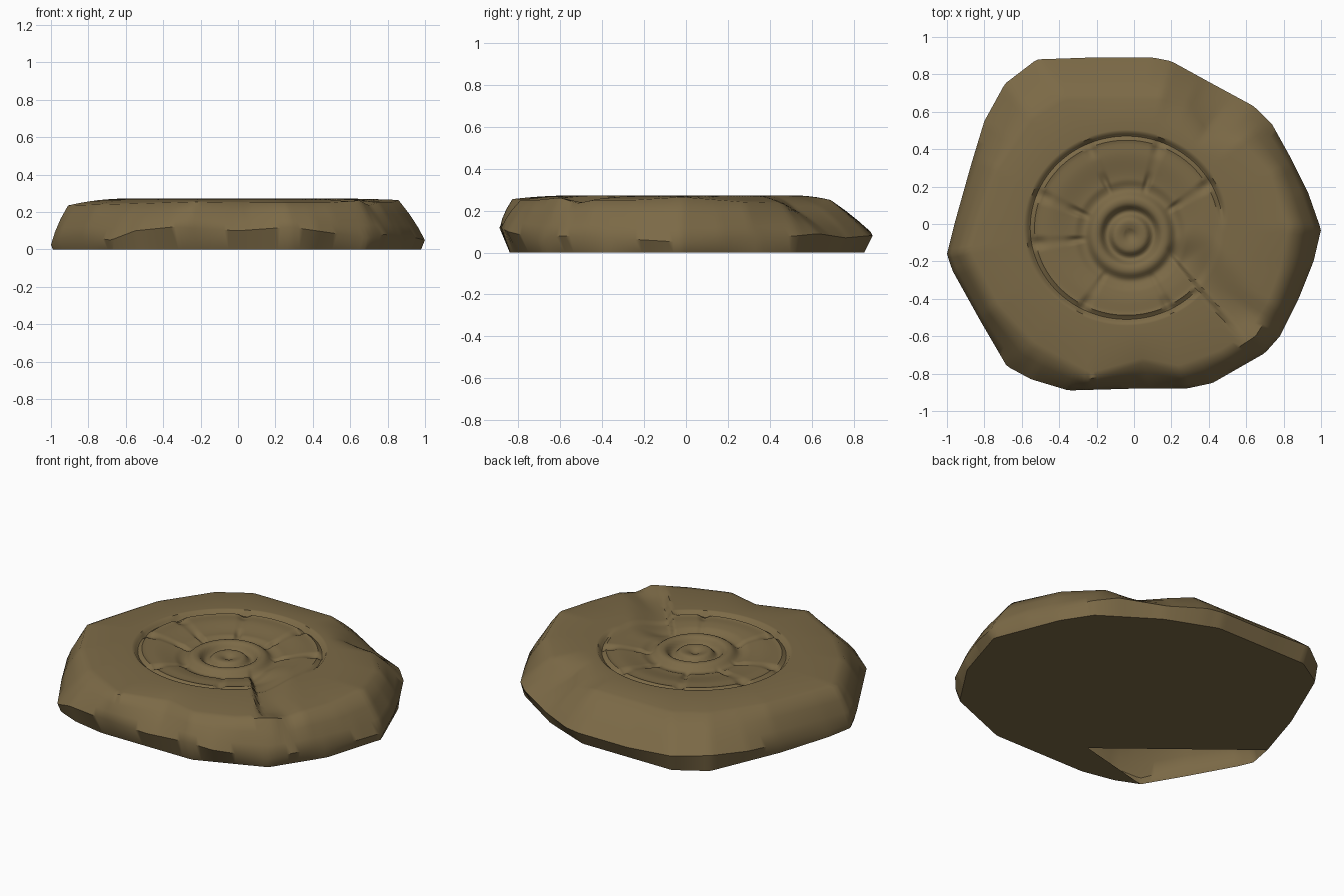
import bpy, bmesh, math
from mathutils import Vector

if "Cube" in bpy.data.objects:
    bpy.data.objects.remove(bpy.data.objects["Cube"])

CX, CY = -0.04, -0.02      # centre of the carved spiral
SX, SY = 1.03, 0.98        # the spiral is slightly oval
SEG = 240
TOP = .272

# Rough stone contours, counter-clockwise: underside, widest line, upper shoulder
BASE = [(.98, -.03, 0), (.83, .35, 0), (.72, .52, 0), (.4, .73, 0), (.1, .85, 0),
        (-.5, .85, 0), (-.68, .74, 0), (-.86, .32, 0), (-.96, 0, 0), (-.99, -.16, 0),
        (-.95, -.25, 0), (-.8, -.52, 0), (-.67, -.74, 0), (-.53, -.8, 0), (-.33, -.84, 0),
        (.28, -.84, 0), (.68, -.68, 0), (.87, -.39, 0)]
WIDE = [(1, -.03, .05), (.93, .17, .07), (.84, .35, .07), (.74, .53, .08), (.64, .63, .09),
        (.4, .76, .07), (.2, .87, .08), (.1, .89, .08), (-.23, .89, .08), (-.52, .88, .1),
        (-.69, .75, .1), (-.8, .55, .08), (-.87, .32, .06), (-.96, 0, .04), (-1, -.16, .025),
        (-.97, -.25, .06), (-.82, -.52, .07), (-.68, -.76, .05), (-.55, -.83, .1),
        (-.35, -.89, .12), (0, -.88, .1), (.28, -.88, .12), (.42, -.85, .1),
        (.7, -.69, .06), (.78, -.6, .08), (.88, -.4, .07), (.96, -.2, .06)]
SHOULDER = [(.86, -.02, .265), (.76, .28, .24), (.59, .46, .235), (.4, .52, .205), (.29, .66, .205),
            (.15, .69, .25), (-.38, .69, .25), (-.56, .58, .25), (-.75, .3, .25), (-.86, 0, .24),
            (-.91, -.15, .235), (-.75, -.45, .24), (-.55, -.66, .245), (-.24, -.83, .255),
            (.05, -.74, .25), (.25, -.79, .25), (.48, -.71, .25), (.65, -.6, .262),
            (.7, -.52, .235), (.75, -.44, .25), (.82, -.25, .25)]


def contour(points, a):
    """Point where a ray from the centre at angle a crosses a contour."""
    dx, dy = math.cos(a), math.sin(a)
    for p, q in zip(points, points[1:] + points[:1]):
        px, py, qx, qy = p[0] - CX, p[1] - CY, q[0] - CX, q[1] - CY
        cp, cq = dx * py - dy * px, dx * qy - dy * qx
        if cp <= 0 < cq and px * dx + py * dy + qx * dx + qy * dy > 0:
            return Vector(p).lerp(Vector(q), -cp / (cq - cp))
    return Vector(points[0])


def bump(x, width):
    """Smooth hump, 1 at x = 0 and 0 beyond the width."""
    t = min(1, abs(x) / width)
    return (1 - t * t) ** 2


def smooth(x, a, b):
    t = max(0, min(1, (x - a) / (b - a)))
    return t * t * (3 - 2 * t)


RIBS = [math.radians(d) for d in (33, 72, 115, 156, 185, 237, 298)]


def relief(x, y):
    """Carved depth of the coiled shell."""
    h = 0.0
    ring = math.hypot((x - CX) / SX, (y - CY) / SY)   # outer whorl
    hub = math.hypot(x + .02, y + .06)                # inner whorls
    # shell mouth: narrow step along one side of a diagonal lip
    d = (x - .2) * .764 + (y + .17) * .645
    s = (x - .2) * .645 - (y + .17) * .764
    along = smooth(s, -.06, .08) * (1 - smooth(s, .5, .68))
    mouth = smooth(d, -.012, .018) * (1 - smooth(d, .03, .24)) * along
    h -= .045 * mouth
    # outer groove and slightly sunken whorl
    h -= .022 * bump(ring - .5, .024) * (1 - along * smooth(d, -.05, 0))
    h -= .01 * (1 - smooth(ring, .46, .5))
    h -= .02 * (1 - smooth(ring, .26, .42))
    # ribs across the whorl, strongest near both ends
    a = math.atan2(y + .06, x + .02)
    for r in RIBS:
        t = (a - r + math.pi) % (2 * math.pi) - math.pi
        ends = .3 + .7 * smooth(abs(ring - .37), .03, .1)
        h -= .018 * bump(t, .09) * ends * smooth(hub, .22, .3) * (1 - smooth(ring, .48, .52))
    # inner coil and central knob
    h -= .014 * bump(hub - .25, .05)
    h += .02 * bump(hub - .185, .06)
    h -= .025 * bump(hub - .125, .04)
    h += .01 * bump(hub - .07, .05) - .01 * bump(hub, .04)
    return h


bm = bmesh.new()
angles = [2 * math.pi * (i + .5) / SEG for i in range(SEG)]
loops = []


def add_loop(pts):
    loops.append([bm.verts.new(p) for p in pts])


def oval(r, a):
    return CX + r * SX * math.cos(a), CY + r * SY * math.sin(a)


# Carved top, from the centre out to the shoulder
FLAT = .545
for i in range(48):
    pts = [oval(.015 + (FLAT - .015) * i / 47, a) for a in angles]
    add_loop([(x, y, TOP + relief(x, y)) for x, y in pts])
for k in range(1, 9):
    t = k / 8
    pts = []
    for a in angles:
        e = contour(SHOULDER, a)
        fx, fy = oval(FLAT, a)
        x, y = fx * (1 - t) + e.x * t, fy * (1 - t) + e.y * t
        z = TOP + (e.z - TOP) * t ** 2
        pts.append((x, y, z + relief(x, y) * (1 - t ** 3)))
    add_loop(pts)

# Rough sides, almost straight from shoulder to widest line, then the base
for k in range(1, 4):
    t = k / 3
    pts = []
    for a in angles:
        p = contour(SHOULDER, a).lerp(contour(WIDE, a), t)
        out = .01 * math.sin(math.pi * t)
        pts.append((p.x + out * math.cos(a), p.y + out * math.sin(a), p.z))
    add_loop(pts)
add_loop([contour(BASE, a) for a in angles])

# Skin the loops and close the middle and the underside
for lo, hi in zip(loops, loops[1:]):
    for i in range(SEG):
        j = (i + 1) % SEG
        bm.faces.new((lo[i], hi[i], hi[j], lo[j]))
centre = bm.verts.new((CX, CY, TOP + relief(CX, CY)))
for i in range(SEG):
    bm.faces.new((centre, loops[0][i], loops[0][(i + 1) % SEG]))
under = bm.verts.new((CX, CY, 0))
cap = [bm.faces.new((under, loops[-1][(i + 1) % SEG], loops[-1][i])) for i in range(SEG)]
bmesh.ops.recalc_face_normals(bm, faces=bm.faces)

# Broken-out opening in the underside at the front left
U, V = Vector((-.7071, -.7071, 0)), Vector((-.7071, .7071, 0))
CUTS = [(U - .11 * V, .61), (V - .6 * U, -.65)]


def underside():
    return [f for f in bm.faces if all(v.co.z < 1e-5 for v in f.verts)]


for axis, offset in CUTS:
    faces = underside()
    edges = list({e for f in faces for e in f.edges})
    verts = list({v for f in faces for v in f.verts})
    bmesh.ops.bisect_plane(bm, geom=verts + edges + faces, dist=1e-5,
                           plane_co=axis * (offset / axis.length_squared), plane_no=axis)
gap = [f for f in underside()
       if all(f.calc_center_median().dot(axis) > offset for axis, offset in CUTS)]
bmesh.ops.delete(bm, geom=gap, context='FACES')

mesh = bpy.data.meshes.new("fossil_stone")
bm.to_mesh(mesh)
bm.free()
stone = bpy.data.objects.new("fossil_stone", mesh)
bpy.context.collection.objects.link(stone)

mat = bpy.data.materials.new("brown stone")
mat.diffuse_color = (.20, .143, .062, 1)
mat.use_nodes = True
mat.node_tree.nodes["Principled BSDF"].inputs["Base Color"].default_value = mat.diffuse_color
mesh.materials.append(mat)

bpy.context.view_layer.objects.active = stone
stone.select_set(True)
bpy.ops.object.shade_smooth_by_angle(angle=math.radians(50))
